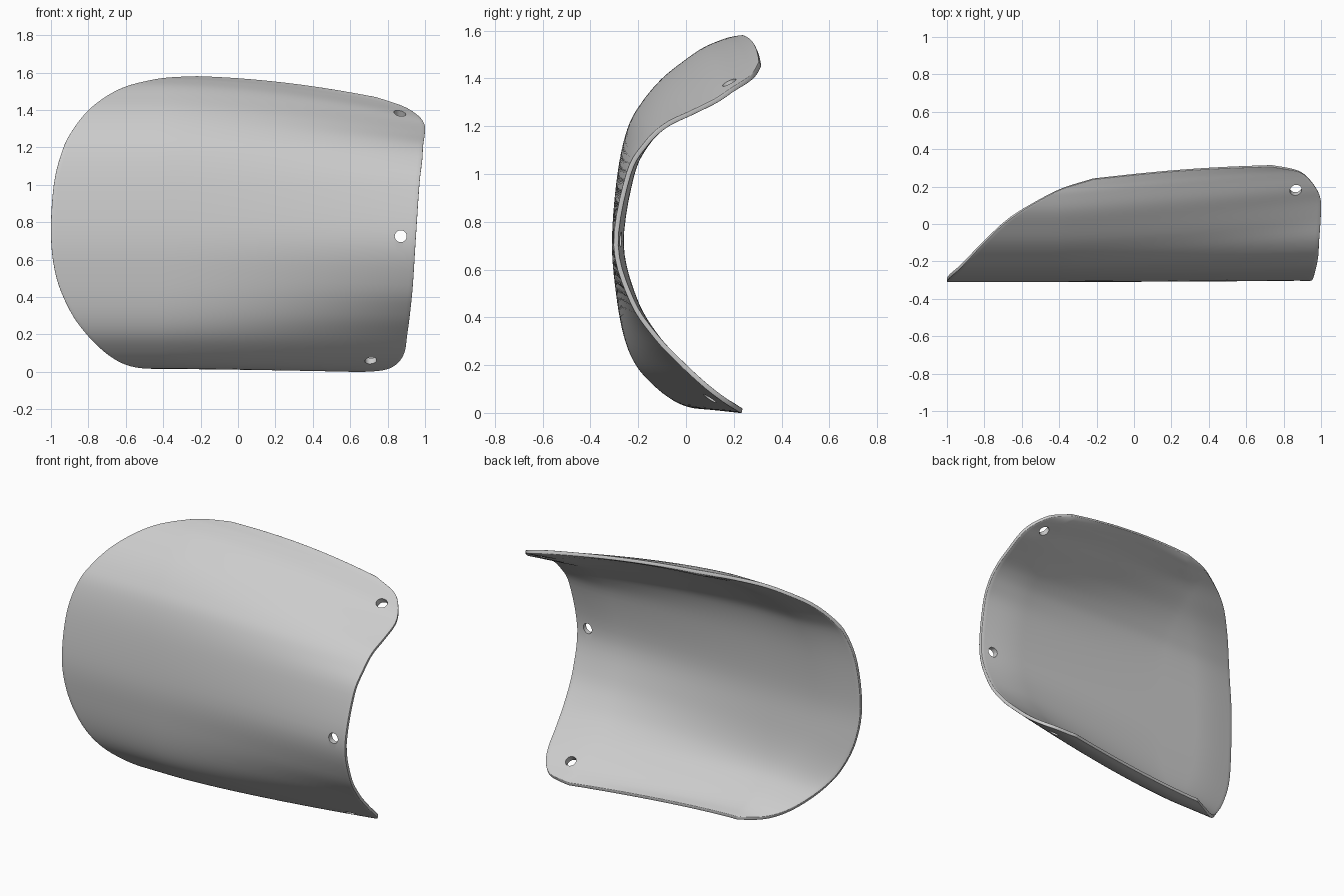
import bpy, bmesh, math
from mathutils import Vector, Matrix

if "Cube" in bpy.data.objects:
    bpy.data.objects.remove(bpy.data.objects["Cube"])

# Rows from bottom edge to top edge:
# left profile (y, z), left outline x, right profile (y, z), right outline x
ROWS = [
    (0.09, 0.015, -0.42, 0.31, -0.01, 0.65),
    (0.02, 0.022, -0.54, 0.27, 0.005, 0.78),
    (-0.05, 0.05, -0.63, 0.20, 0.04, 0.85),
    (-0.13, 0.11, -0.72, 0.11, 0.10, 0.89),
    (-0.21, 0.20, -0.81, 0.00, 0.195, 0.905),
    (-0.26, 0.32, -0.895, -0.12, 0.31, 0.92),
    (-0.293, 0.50, -0.97, -0.23, 0.46, 0.935),
    (-0.31, 0.72, -1.00, -0.303, 0.70, 0.95),
    (-0.287, 1.00, -0.985, -0.25, 1.00, 0.97),
    (-0.245, 1.19, -0.937, -0.175, 1.13, 0.985),
    (-0.185, 1.30, -0.88, -0.09, 1.21, 0.99),
    (-0.10, 1.40, -0.80, 0.02, 1.265, 0.998),
    (0.00, 1.48, -0.695, 0.12, 1.315, 1.00),
    (0.075, 1.53, -0.59, 0.19, 1.355, 0.975),
    (0.15, 1.562, -0.46, 0.26, 1.385, 0.92),
    (0.19, 1.574, -0.37, 0.29, 1.40, 0.86),
    (0.22, 1.582, -0.22, 0.31, 1.415, 0.74),
]
STEPS, COLS = 5, 80
HOLES = [  # centre, direction of the axis
    ((0.87, -0.29, 0.725), (0, 1, 0)),
    ((0.865, 0.185, 1.375), (0, -0.49, 0.87)),
    ((0.71, 0.125, 0.095), (0, -0.59, -0.8)),
]


def spline(i, s):
    """Catmull-Rom sample of the row table."""
    n = len(ROWS) - 1
    a, b, c, d = (ROWS[max(0, min(n, i + k))] for k in (-1, 0, 1, 2))
    return [0.5 * (2 * q + (r - p) * s + (2 * p - 5 * q + 4 * r - w) * s ** 2
                   + (3 * q - p - 3 * r + w) * s ** 3)
            for p, q, r, w in zip(a, b, c, d)]


def make_object(name, bm):
    mesh = bpy.data.meshes.new(name)
    bm.to_mesh(mesh)
    bm.free()
    obj = bpy.data.objects.new(name, mesh)
    bpy.context.collection.objects.link(obj)
    return obj


# Curved sheet: blend the wide left profile into the narrow right one
bm = bmesh.new()
samples = [spline(i, k / STEPS) for i in range(len(ROWS) - 1) for k in range(STEPS)]
samples.append(ROWS[-1])
last = len(samples) - 1
grid = []
for i, (ly, lz, xl, ry, rz, xr) in enumerate(samples):
    line = []
    top = max(0.0, (i / last - 0.7) / 0.3)
    for j in range(COLS + 1):
        x = xl + (xr - xl) * j / COLS
        g = max(0.0, (x + 0.4) / 1.4)
        f = g ** 1.5
        bulge = top * math.sin(math.pi * g)  # top edge bows outward mid-length
        line.append(bm.verts.new((x, ly + (ry - ly) * f + 0.035 * bulge,
                                  lz + (rz - lz) * f + 0.018 * bulge)))
    grid.append(line)
for lo, hi in zip(grid, grid[1:]):
    for j in range(COLS):
        bm.faces.new((lo[j], lo[j + 1], hi[j + 1], hi[j]))

# Body thickness fades towards the rim
weights = []
for line in grid:
    for j, v in enumerate(line):
        ends = (line[0], line[-1], grid[0][j], grid[-1][j])
        d = min(1.0, min((v.co - e.co).length for e in ends) / 0.3)
        weights.append(0.45 + 0.55 * math.sin(d * math.pi / 2))
plate = make_object("curved_plate", bm)
group = plate.vertex_groups.new(name="body")
for i, w in enumerate(weights):
    group.add([i], w, 'REPLACE')

# Hole cutters
bm = bmesh.new()
for centre, axis in HOLES:
    turn = Vector(axis).to_track_quat('Z', 'Y').to_matrix().to_4x4()
    bmesh.ops.create_cone(bm, cap_ends=True, segments=16, radius1=0.032, radius2=0.032,
                          depth=0.25, matrix=Matrix.Translation(centre) @ turn)
cutter = make_object("hole_cutter", bm)
cutter.hide_render = True

# Thickness, softened rim, holes
solid = plate.modifiers.new("thickness", 'SOLIDIFY')
solid.thickness = 0.045
solid.offset = -1
solid.vertex_group = "body"
rim = plate.modifiers.new("soft_rim", 'BEVEL')
rim.width = 0.005
rim.segments = 2
rim.limit_method = 'ANGLE'
rim.angle_limit = math.radians(50)
cut = plate.modifiers.new("holes", 'BOOLEAN')
cut.operation = 'DIFFERENCE'
cut.solver = 'EXACT'
cut.object = cutter

bpy.context.view_layer.objects.active = plate
plate.select_set(True)
cutter.select_set(False)
for m in list(plate.modifiers):
    bpy.ops.object.modifier_apply(modifier=m.name)
bpy.data.objects.remove(cutter)
bpy.ops.object.shade_smooth_by_angle(angle=math.radians(60))
